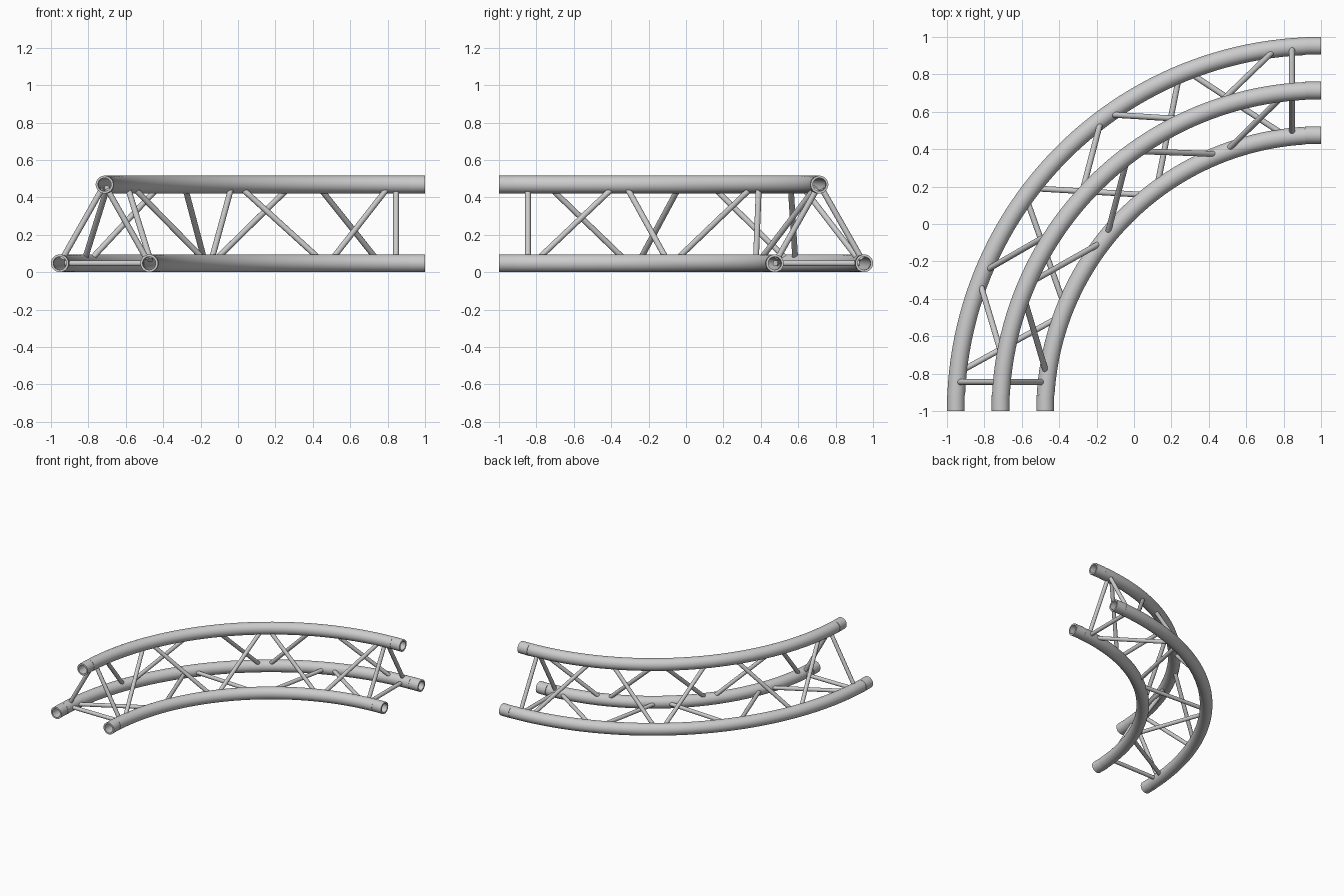
import bpy, bmesh, math
from mathutils import Vector

if "Cube" in bpy.data.objects:
    bpy.data.objects.remove(bpy.data.objects["Cube"])

CX, CY = 1.0, -1.0            # centre of the quarter bend
TUBE_R, BORE_R, ROD_R = 0.0475, 0.035, 0.0155
SLEEVE = 0.085                # straight length at every chord end
CHORDS = {"outer": (1.9525, 0.0475), "inner": (1.475, 0.0475), "top": (1.7135, 0.4685)}


def finish(bm, name):
    bmesh.ops.recalc_face_normals(bm, faces=bm.faces)
    me = bpy.data.meshes.new(name)
    bm.to_mesh(me)
    bm.free()
    ob = bpy.data.objects.new(name, me)
    bpy.context.collection.objects.link(ob)
    bpy.context.view_layer.objects.active = ob
    ob.select_set(True)
    bpy.ops.object.shade_smooth_by_angle(angle=math.radians(40))
    ob.select_set(False)
    return ob


def pipe(name, path, sides=32):
    """Hollow pipe along a path of (point, sideways direction) pairs."""
    bm = bmesh.new()
    up = Vector((0, 0, 1))
    walls = []
    for r in (TUBE_R, BORE_R):
        walls.append([[bm.verts.new(p + r * (math.cos(a) * side + math.sin(a) * up))
                       for a in (2 * math.pi * k / sides for k in range(sides))]
                      for p, side in path])
    outer, inner = walls
    loop = outer + inner[::-1]
    for i in range(len(loop)):
        a, b = loop[i], loop[(i + 1) % len(loop)]
        for k in range(sides):
            n = (k + 1) % sides
            bm.faces.new((a[k], a[n], b[n], b[k]))
    return finish(bm, name)


def on_chord(chord, deg):
    r, z = CHORDS[chord]
    t = math.radians(deg)
    return Vector((CX - r * math.cos(t), CY + r * math.sin(t), z))


def rod(name, a, b, trim=0.025, sides=16):
    """Thin round strut between two chord centre points."""
    d = (b - a).normalized()
    a, b = a + d * trim, b - d * trim
    bm = bmesh.new()
    bmesh.ops.create_cone(bm, cap_ends=True, segments=sides, radius1=ROD_R,
                          radius2=ROD_R, depth=(b - a).length)
    bm.transform(d.to_track_quat('Z', 'Y').to_matrix().to_4x4())
    bmesh.ops.translate(bm, verts=bm.verts, vec=(a + b) / 2)
    return finish(bm, name)


# Curved main chords with a straight sleeve at both ends
for name, (r, z) in CHORDS.items():
    t0 = math.asin(SLEEVE / r)
    path = []
    for i in range(49):
        t = t0 + (math.pi / 2 - 2 * t0) * i / 48
        side = Vector((-math.cos(t), math.sin(t), 0))
        path.append((Vector((CX, CY, z)) + r * side, side))
    pipe(name + "_chord", path)
    pipe(name + "_sleeve_front", [(Vector((CX - r, CY + s, z)), Vector((-1, 0, 0)))
                                  for s in (0, SLEEVE)])
    pipe(name + "_sleeve_right", [(Vector((CX - s, CY + r, z)), Vector((0, 1, 0)))
                                  for s in (0, SLEEVE)])

# Triangular end frames
for a, b in (("outer", "inner"), ("outer", "top"), ("inner", "top")):
    (ra, za), (rb, zb) = CHORDS[a], CHORDS[b]
    s = 0.155
    rod(f"end_frame_front_{a}_{b}", Vector((CX - ra, CY + s, za)), Vector((CX - rb, CY + s, zb)))
    rod(f"end_frame_right_{a}_{b}", Vector((CX - s, CY + ra, za)), Vector((CX - s, CY + rb, zb)))

# Zigzag bracing: (angle on first chord, angle on second chord)
BRACES = {
    ("outer", "inner"): [(6, 20.3), (36, 22), (37.6, 51.5), (67.2, 53.4), (68.5, 83)],
    ("outer", "top"): [(20.8, 8.6), (22.4, 34.5), (53, 41.3), (54.3, 65.5), (82.9, 70.3)],
    ("inner", "top"): [(7.2, 21.5), (38, 23.2), (39, 53), (68.6, 54.2), (69.6, 83.8)],
}
for (a, b), pairs in BRACES.items():
    for i, (ta, tb) in enumerate(pairs):
        rod(f"brace_{a}_{b}_{i + 1}", on_chord(a, ta), on_chord(b, tb))
